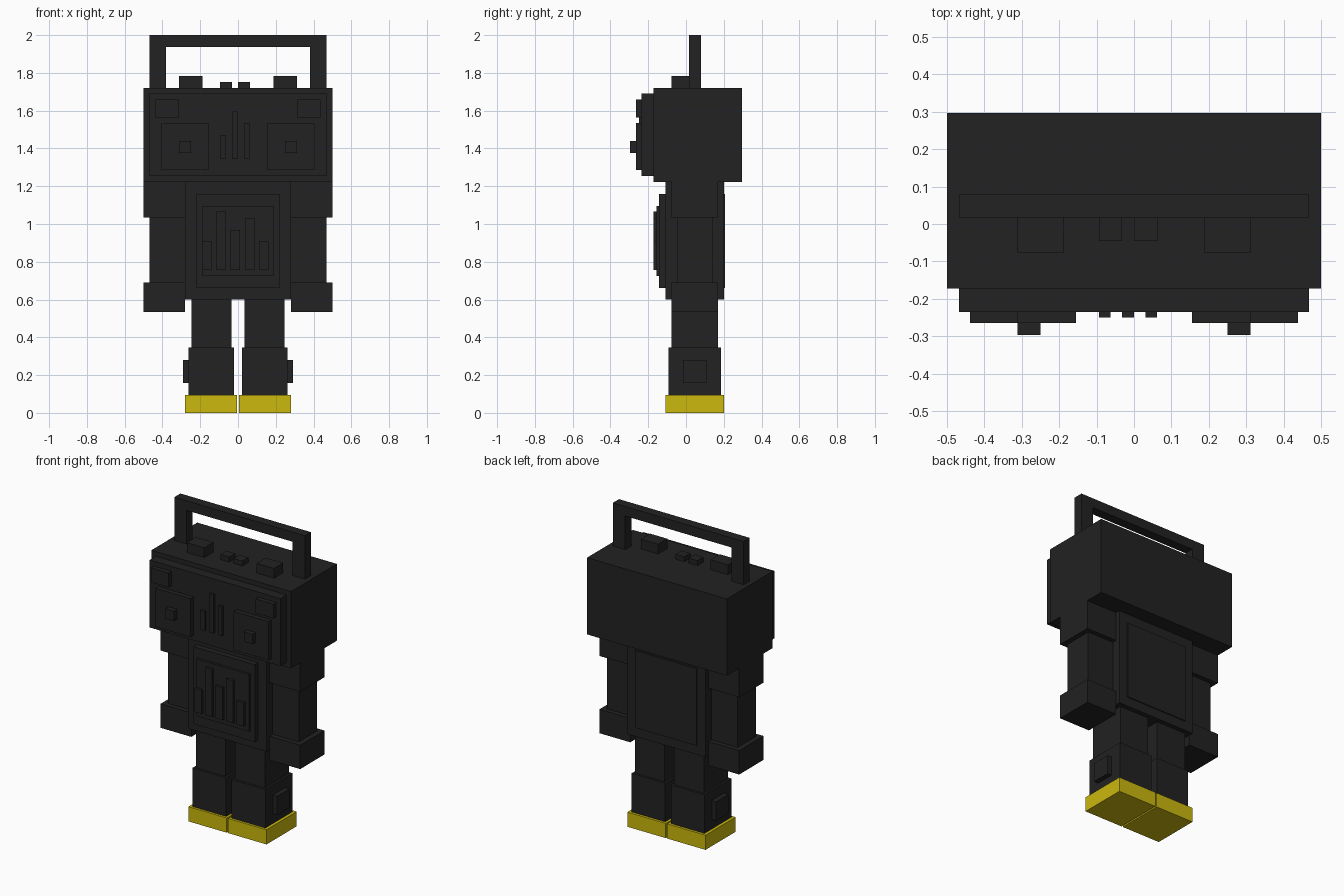
import bpy


def material(name, rgb):
    m = bpy.data.materials.new(name)
    m.diffuse_color = (*rgb, 1)
    return m


BLACK = material("black", (0.016, 0.016, 0.016))
YELLOW = material("yellow", (0.60, 0.48, 0.004))


def box(name, x0, x1, y0, y1, z0, z1, mat=BLACK):
    verts = [(x, y, z) for x in (x0, x1) for y in (y0, y1) for z in (z0, z1)]
    faces = [(0, 1, 3, 2), (4, 6, 7, 5), (0, 4, 5, 1),
             (2, 3, 7, 6), (0, 2, 6, 4), (1, 5, 7, 3)]
    mesh = bpy.data.meshes.new(name)
    mesh.from_pydata(verts, [], faces)
    mesh.materials.append(mat)
    ob = bpy.data.objects.new(name, mesh)
    bpy.context.collection.objects.link(ob)
    return ob


def pair(name, x0, x1, *rest):
    box("right_" + name, x0, x1, *rest)
    box("left_" + name, -x1, -x0, *rest)


# Head with raised face plate
box("head", -0.5, 0.5, -0.172, 0.297, 1.223, 1.72)
box("face_plate", -0.468, 0.468, -0.235, -0.172, 1.253, 1.69)

# Speaker eyes, centre knobs and corner panels
pair("speaker", 0.155, 0.405, -0.265, -0.235, 1.285, 1.535)
pair("speaker_knob", 0.25, 0.312, -0.297, -0.265, 1.377, 1.44)
pair("corner_panel", 0.312, 0.438, -0.265, -0.235, 1.565, 1.658)

# Equaliser bars on the face
for i, top in enumerate((1.47, 1.595, 1.535)):
    x = -0.094 + i * 0.0625
    box(f"face_bar_{i}", x, x + 0.031, -0.25, -0.235, 1.345, top)

# Carrying handle
pair("handle_post", 0.38, 0.468, 0.017, 0.079, 1.72, 1.938)
box("handle_grip", -0.468, 0.468, 0.017, 0.079, 1.938, 2.0)

# Buttons on top of the head
pair("large_button", 0.188, 0.312, -0.077, 0.017, 1.72, 1.783)
for i, x in enumerate((-0.094, 0.0)):
    box(f"small_button_{i}", x, x + 0.0625, -0.045, 0.017, 1.72, 1.752)

# Torso with chest display and back panel
box("torso", -0.28, 0.28, -0.108, 0.2, 0.6, 1.223)
box("back_panel", -0.22, 0.22, 0.2, 0.207, 0.66, 1.16)
box("chest_panel", -0.22, 0.22, -0.142, -0.108, 0.66, 1.16)
box("chest_display", -0.188, 0.188, -0.157, -0.142, 0.725, 1.095)
for i, top in enumerate((0.91, 1.065, 0.968, 1.032, 0.91)):
    x = -0.19 + i * 0.0755
    box(f"chest_bar_{i}", x, x + 0.05, -0.173, -0.157, 0.757, top)

# Arms
pair("sleeve", 0.28, 0.5, -0.078, 0.17, 1.035, 1.223)
pair("forearm", 0.28, 0.468, -0.047, 0.14, 0.69, 1.035)
pair("hand", 0.28, 0.5, -0.078, 0.17, 0.535, 0.69)

# Legs
pair("thigh", 0.034, 0.247, -0.078, 0.17, 0.345, 0.6)
pair("shin", 0.02, 0.261, -0.093, 0.184, 0.095, 0.345)
pair("ankle_knob", 0.261, 0.292, -0.016, 0.108, 0.157, 0.28)
pair("foot", 0.005, 0.28, -0.108, 0.2, 0.0, 0.095, YELLOW)
